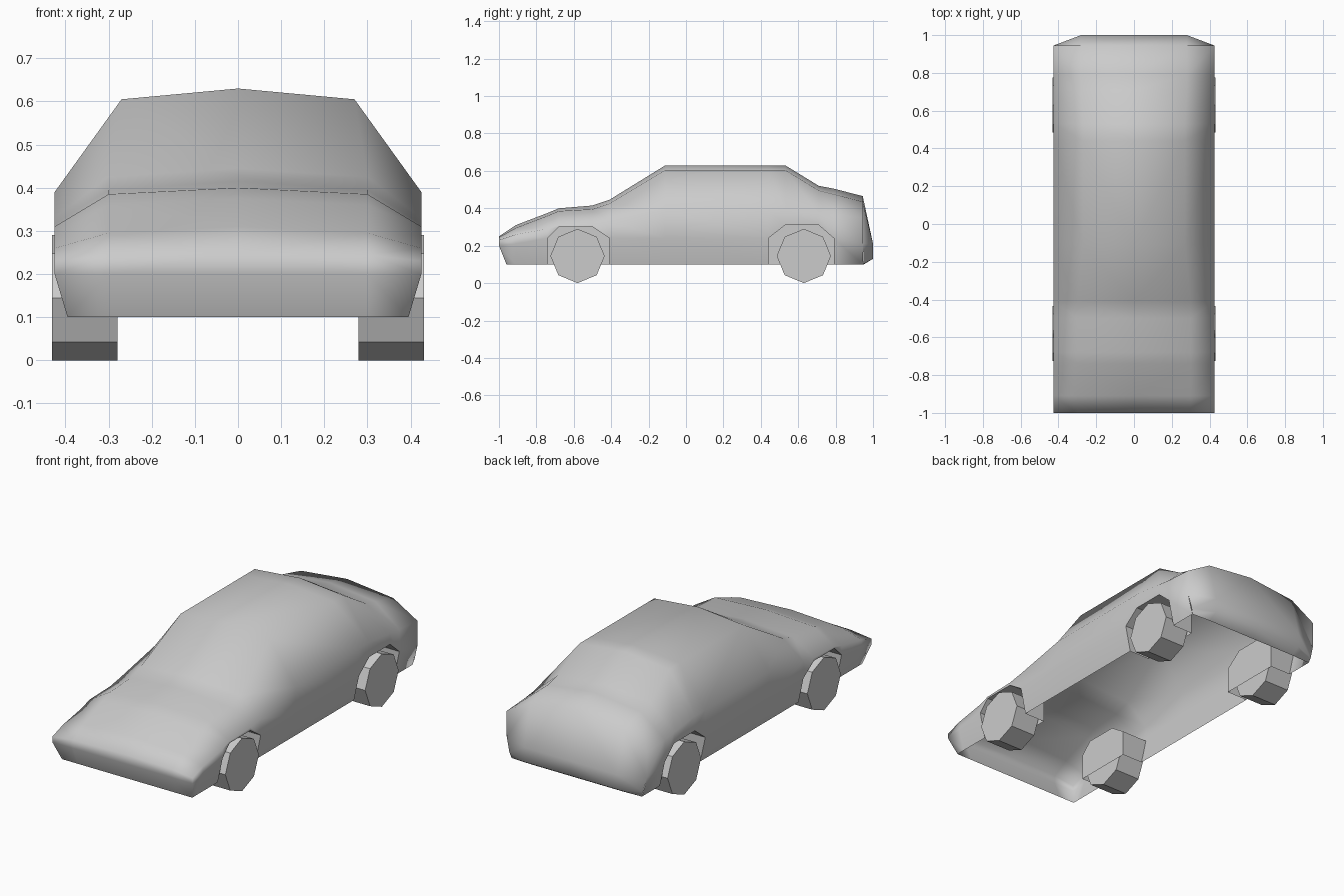
import bpy
import bmesh
import math
from mathutils import Matrix, Vector

default = bpy.data.objects.get("Cube")
if default:
    bpy.data.objects.remove(default, do_unlink=True)

HALF_WIDTH = 0.425
SILL_WIDTH = 0.395
SILL = 0.1
WELL_INNER = 0.27


def make_material(name, value):
    mat = bpy.data.materials.new(name)
    mat.use_nodes = True
    colour = (value, value, value, 1)
    mat.diffuse_color = colour
    mat.node_tree.nodes["Principled BSDF"].inputs["Base Color"].default_value = colour
    return mat


grey = make_material("plain grey", 0.6)


def make_object(name, bm, smooth=False):
    mesh = bpy.data.meshes.new(name)
    for face in bm.faces:
        face.smooth = smooth
    bm.to_mesh(mesh)
    bm.free()
    mesh.materials.append(grey)
    obj = bpy.data.objects.new(name, mesh)
    bpy.context.collection.objects.link(obj)
    return obj


def mirror(obj):
    modifier = obj.modifiers.new("Mirror", "MIRROR")
    modifier.use_axis[0] = True
    modifier.merge_threshold = 0.0005


def skin(bm, rows, keep=lambda row, column: True):
    """Join neighbouring rows of points with quads."""
    grid = [[bm.verts.new(point) for point in row] for row in rows]
    for i in range(len(grid) - 1):
        for j in range(len(grid[i]) - 1):
            if keep(i, j):
                bm.faces.new((grid[i][j], grid[i][j + 1],
                              grid[i + 1][j + 1], grid[i + 1][j]))


# Body sections from nose to tail:
# y, centre height, rim half width, rim height, shoulder height, arch line height
sections = [
    (-1.0, 0.25, 0.3, 0.245, 0.23, 0.2),
    (-0.91, 0.31, 0.3, 0.295, 0.26, 0.21),
    (-0.74, 0.375, 0.3, 0.36, 0.29, 0.24),
    (-0.68, 0.4, 0.3, 0.385, 0.31, 0.3),
    (-0.5, 0.415, 0.3, 0.395, 0.315, 0.3),
    (-0.41, 0.445, 0.3, 0.425, 0.33, 0.24),
    (-0.11, 0.63, 0.27, 0.605, 0.39, 0.24),
    (0.44, 0.63, 0.27, 0.605, 0.39, 0.24),
    (0.53, 0.63, 0.27, 0.605, 0.39, 0.31),
    (0.71, 0.52, 0.28, 0.495, 0.37, 0.31),
    (0.79, 0.505, 0.28, 0.475, 0.36, 0.24),
    (0.945, 0.465, 0.28, 0.435, 0.35, 0.21),
]
front_arch = range(2, 5)
rear_arch = range(7, 10)


def section_row(y, top, rim_x, rim_z, shoulder, arch):
    sill_y = max(y, -0.96)
    return [(0, y, top), (rim_x, y, rim_z), (HALF_WIDTH, y, shoulder),
            (HALF_WIDTH, y, arch), (SILL_WIDTH, sill_y, SILL)]


def outside_arches(row, column):
    return column < 3 or row not in [*front_arch, *rear_arch]


# Body shell, open underneath
bm = bmesh.new()
rows = [section_row(*section) for section in sections]
skin(bm, rows, outside_arches)

# Nose panel with undercut lip
nose, tail = rows[0], rows[-1]
skin(bm, [
    nose[:3],
    [(0, -1, 0.2), (0.3, -1, 0.2), nose[3]],
    [(0, -0.96, SILL), (0.3, -0.96, SILL), nose[4]],
])

# Tail panel with chamfered corners
skin(bm, [
    tail[:3],
    [(0, 1, 0.21), (0.28, 1, 0.21), tail[3]],
    [(0, 1, 0.13), (0.28, 1, 0.13), (0.405, 0.95, 0.13)],
    [(0, 0.95, SILL), (0.28, 0.95, SILL), tail[4]],
])
bmesh.ops.remove_doubles(bm, verts=bm.verts, dist=0.0005)
bmesh.ops.recalc_face_normals(bm, faces=bm.faces)
highest = max(bm.faces, key=lambda face: face.calc_center_median().z)
if highest.normal.z < 0:
    bmesh.ops.reverse_faces(bm, faces=bm.faces)
mirror(make_object("body_shell", bm, smooth=True))


# Wheel wells: arch lining and inner wall
def make_well(name, arch):
    ids = list(arch) + [arch[-1] + 1]
    line = [(sections[i][0], sections[i][-1]) for i in ids]
    outline = [(line[0][0], SILL)] + line + [(line[-1][0], SILL)]
    bm = bmesh.new()
    outer = [(SILL_WIDTH if z == SILL else HALF_WIDTH, y, z) for y, z in outline]
    inner = [(WELL_INNER, y, z) for y, z in outline]
    skin(bm, [outer, inner])
    bm.faces.new([bm.verts.new(point) for point in inner])
    bmesh.ops.remove_doubles(bm, verts=bm.verts, dist=0.0005)
    bmesh.ops.recalc_face_normals(bm, faces=bm.faces)
    mirror(make_object(name, bm))


make_well("front_wheel_well", front_arch)
make_well("rear_wheel_well", rear_arch)


# Eight-sided wheels
def make_wheel(name, side, y):
    radius, width = 0.145, 0.152
    bm = bmesh.new()
    bmesh.ops.create_cone(bm, cap_ends=True, segments=8,
                          radius1=radius, radius2=radius, depth=width)
    bm.transform(Matrix.Rotation(math.pi / 2, 4, "Y"))
    wheel = make_object(name, bm)
    wheel.location = Vector((side * 0.355, y, radius))


for end, y in (("front", -0.58), ("rear", 0.63)):
    for label, side in (("left", 1), ("right", -1)):
        make_wheel(f"{end}_{label}_wheel", side, y)
